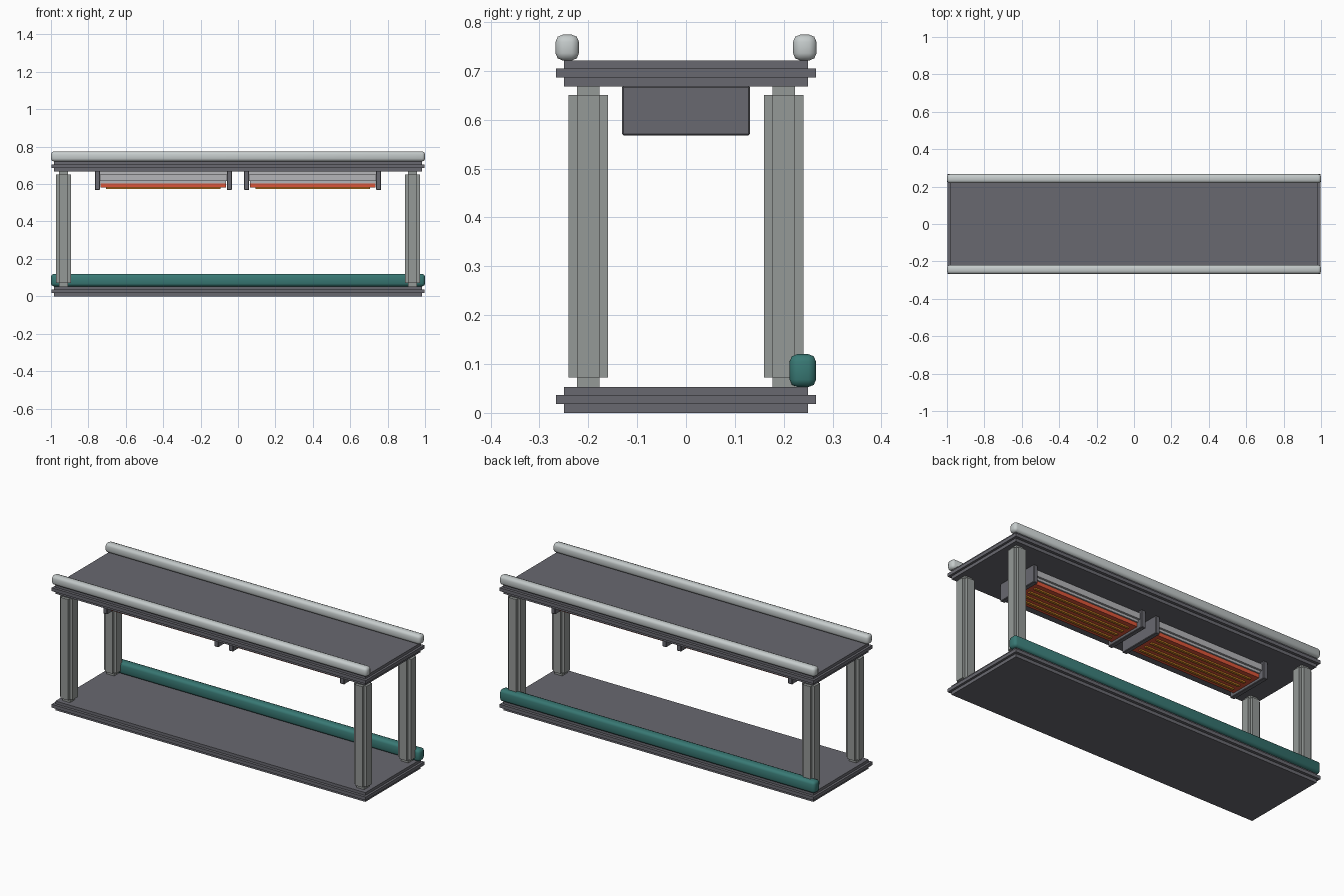
import bpy
import bmesh
from mathutils import Vector

old = bpy.data.objects.get("Cube")
if old:
    bpy.data.objects.remove(old, do_unlink=True)


def material(name, r, g, b, rough=0.6):
    m = bpy.data.materials.new(name)
    m.use_nodes = True
    m.diffuse_color = (r, g, b, 1)
    node = m.node_tree.nodes["Principled BSDF"]
    node.inputs["Base Color"].default_value = (r, g, b, 1)
    node.inputs["Roughness"].default_value = rough
    return m


DARK = material("dark grey", 0.14, 0.14, 0.16)
POST = material("post grey", 0.30, 0.32, 0.31)
LIGHT = material("light metal", 0.56, 0.60, 0.60)
PALE = material("housing grey", 0.46, 0.46, 0.48)
TEAL = material("teal", 0.04, 0.19, 0.175)
RED = material("heater orange red", 0.72, 0.09, 0.04)
AMBER = material("amber", 0.62, 0.23, 0.02)


def boxes(name, mat, parts, bevel=0, segments=1):
    """One object from boxes given as (x, y, z) low and high ranges."""
    bm = bmesh.new()
    for ranges in parts:
        centre = [(a + b) / 2 for a, b in ranges]
        size = [b - a for a, b in ranges]
        cube = bmesh.ops.create_cube(bm, size=1)
        for v in cube["verts"]:
            v.co = Vector(c + s * k for c, s, k in zip(centre, size, v.co))
    mesh = bpy.data.meshes.new(name)
    bm.to_mesh(mesh)
    bm.free()
    mesh.materials.append(mat)
    ob = bpy.data.objects.new(name, mesh)
    bpy.context.collection.objects.link(ob)
    if bevel:
        mod = ob.modifiers.new("rounded edges", "BEVEL")
        mod.width = bevel
        mod.segments = segments
        for p in mesh.polygons:
            p.use_smooth = segments > 1
    return ob


def sym(half, centre=0):
    return (centre - half, centre + half)


# Shelves with a protruding edge band
for label, base in (("lower", 0), ("upper", 0.668)):
    boxes(label + "_shelf", DARK, [(sym(0.983), sym(0.25), (base, base + 0.053))])
    boxes(label + "_edge_band", DARK,
          [(sym(0.996), sym(0.266), (base + 0.018, base + 0.037))])

# Cross-section posts: a core with two wider slabs
for side, x in (("left", 0.933), ("right", -0.933)):
    for end, y in (("front", -0.2), ("back", 0.2)):
        wide, thin, tall = 0.04, 0.0235, (0.072, 0.65)
        boxes(f"{end}_{side}_post", POST, [
            (sym(thin, x), sym(thin, y), (0.05, 0.671)),
            (sym(wide, x), sym(thin, y), tall),
            (sym(thin, x), sym(wide, y), tall)])

# Rounded rails
for end, y in (("front", -0.243), ("back", 0.243)):
    boxes(end + "_top_rail", LIGHT,
          [(sym(1), sym(0.024, y), (0.721, 0.774))], 0.015, 2)
boxes("back_lower_rail", TEAL, [(sym(1), sym(0.027, 0.239), (0.053, 0.12))], 0.015, 2)

# Heaters hung under the upper shelf
for side, x in (("left", 0.399), ("right", -0.399)):
    for label, px in (("outer", 0.3525), ("inner", -0.3525)):
        px = x + px * (1 if x > 0 else -1)
        boxes(f"{side}_heater_{label}_plate", DARK,
              [(sym(0.0135, px), sym(0.131), (0.568, 0.669))], 0.003)
    boxes(side + "_heater_housing", PALE, [
        (sym(0.34, x), sym(0.09), (0.65, 0.669)),
        (sym(0.34, x), sym(0.12), (0.617, 0.652)),
        (sym(0.335, x), sym(0.108), (0.603, 0.618))])
    boxes(side + "_heater_panel", RED, [(sym(0.336, x), sym(0.1), (0.581, 0.605))])
    boxes(side + "_heater_elements", AMBER,
          [(sym(0.306, x), sym(0.007, y), (0.573, 0.583))
           for y in (-0.066, -0.022, 0.022, 0.066)])
